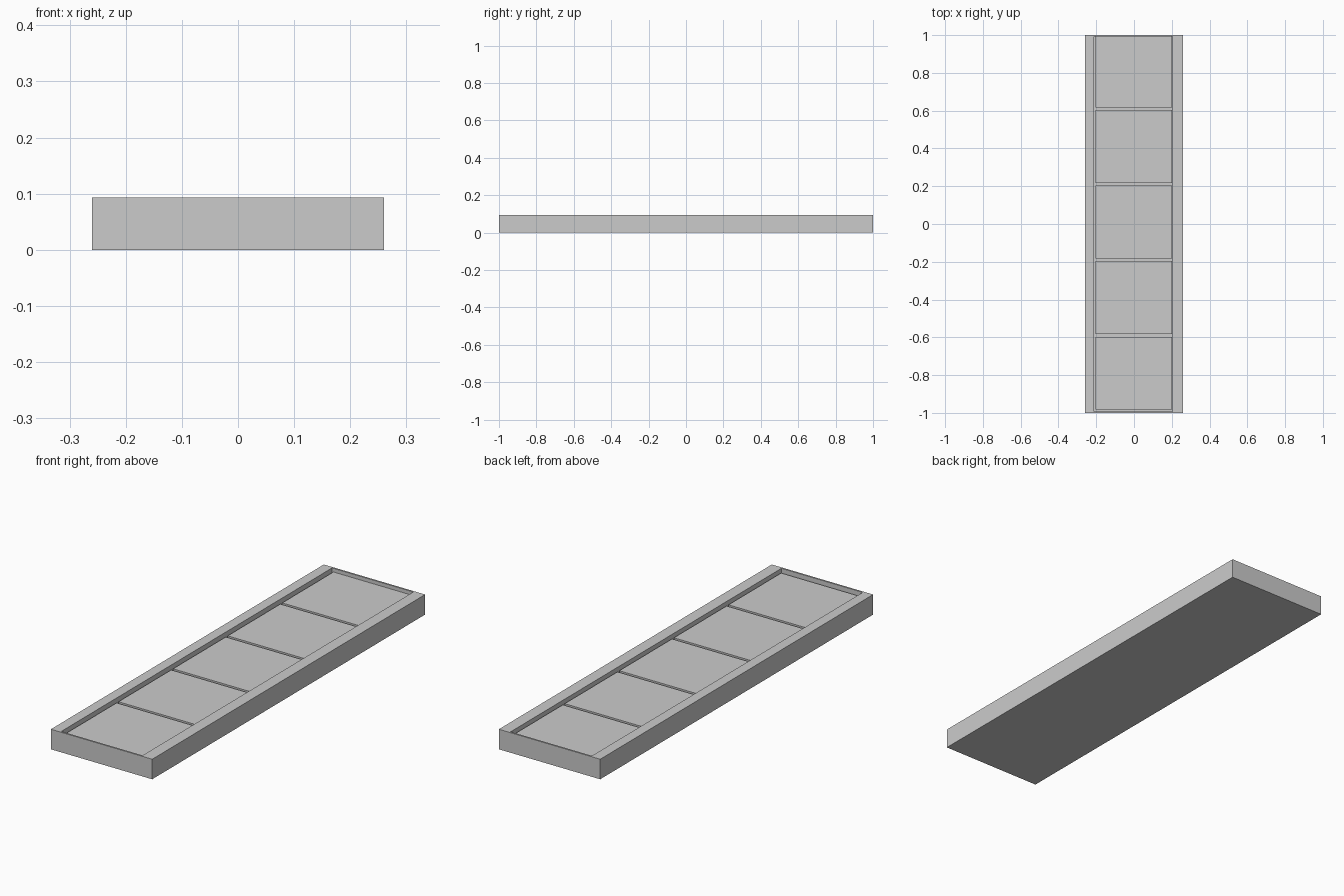
import bpy

if "Cube" in bpy.data.objects:
    bpy.data.objects.remove(bpy.data.objects["Cube"])

H = 0.093          # overall height
W, L = 0.52, 2.0   # overall width and length


def box(name, x0, x1, y0, y1, z0, z1):
    bpy.ops.mesh.primitive_cube_add(
        size=1, location=((x0 + x1) / 2, (y0 + y1) / 2, (z0 + z1) / 2))
    ob = bpy.context.object
    ob.name = name
    ob.scale = (x1 - x0, y1 - y0, z1 - z0)
    bpy.ops.object.transform_apply(location=False, rotation=False, scale=True)
    return ob


# Tray floor
box("tray_floor", -W / 2, W / 2, -L / 2, L / 2, 0, 0.055)

# Long side rails
box("left_rail", -W / 2, -0.212, -L / 2, L / 2, 0.055, H)
box("right_rail", 0.205, W / 2, -L / 2, L / 2, 0.055, H)

# Thin end walls
box("front_wall", -0.212, 0.205, -1.0, -0.992, 0.055, H)
box("back_wall", -0.212, 0.205, 0.992, 1.0, 0.055, H)

# Five recessed panels separated by narrow gaps
for i in range(5):
    y0 = -0.983 + 0.4 * i
    y1 = min(y0 + 0.386, 0.992)
    box(f"panel_{i + 1}", -0.205, 0.2, y0, y1, 0.055, 0.076)
